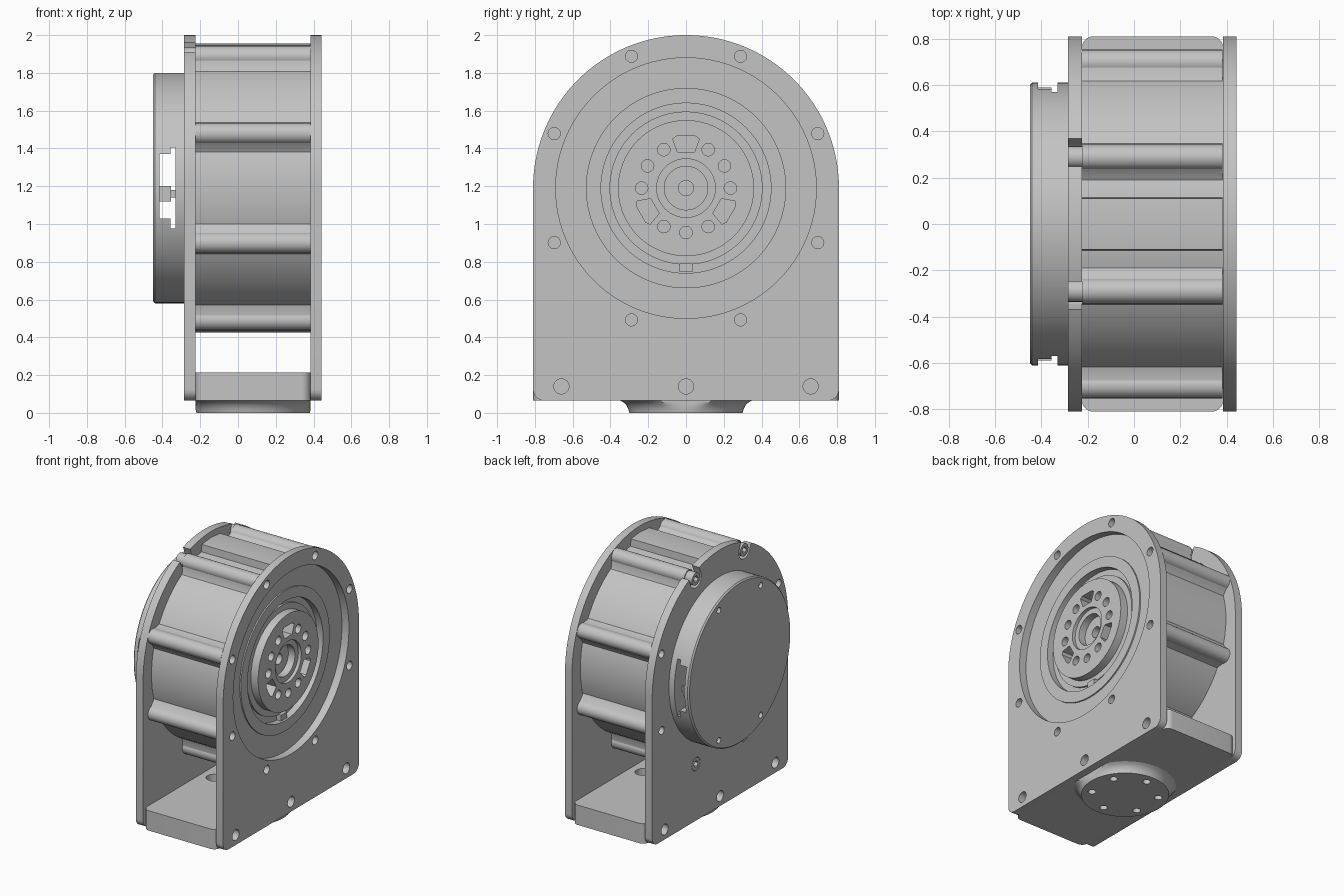
import bpy, bmesh
from math import sin, cos, pi, radians
from mathutils import Vector, Matrix

if "Cube" in bpy.data.objects:
    bpy.data.objects.remove(bpy.data.objects["Cube"], do_unlink=True)

grey = bpy.data.materials.new("machined_grey")
grey.use_nodes = True
colour = (0.55, 0.55, 0.55, 1)
grey.diffuse_color = colour
grey.node_tree.nodes["Principled BSDF"].inputs["Base Color"].default_value = colour

CZ = 1.19           # height of the main axis
R = 0.81            # arch radius of the side plates
IN_L, IN_R = -0.225, 0.385   # inner faces of the plates
OUT_L, OUT_R = -0.285, 0.443  # outer faces of the plates
BOLT_R = 0.755
BOLTS = [22.5 + 45 * i for i in range(8)]
MID_X = (IN_L + IN_R) / 2


# ---- helpers ----
def arc(u, v, r, a0=0, a1=360, n=32):
    closed = a1 - a0 == 360
    steps = n if closed else n + 1
    return [(u + r * cos(radians(a0 + (a1 - a0) * i / n)),
             v + r * sin(radians(a0 + (a1 - a0) * i / n))) for i in range(steps)]


def polar(r, t, deg):
    """Radial and sideways offset about the main axis, as (y, z)."""
    c, s = cos(radians(deg)), sin(radians(deg))
    return (r * c - t * s, CZ + r * s + t * c)


def dot(r, deg, radius, n=24):
    return arc(*polar(r, 0, deg), radius, n=n)


def rect(u0, u1, v0, v1):
    return [(u0, v0), (u1, v0), (u1, v1), (u0, v1)]


def rounded(u0, u1, v0, v1, r):
    return (arc(u1 - r, v1 - r, r, 0, 90, 8) + arc(u0 + r, v1 - r, r, 90, 180, 8)
            + arc(u0 + r, v0 + r, r, 180, 270, 8) + arc(u1 - r, v0 + r, r, 270, 360, 8))


def prism(bm, pts, a, b, axis="X"):
    def put(p, w):
        return bm.verts.new((w, *p) if axis == "X" else (*p, w))
    lo, hi = [put(p, a) for p in pts], [put(p, b) for p in pts]
    n = len(pts)
    faces = [bm.faces.new(lo[::-1]), bm.faces.new(hi)]
    for i in range(n):
        j = (i + 1) % n
        faces.append(bm.faces.new((lo[i], lo[j], hi[j], hi[i])))
    bmesh.ops.recalc_face_normals(bm, faces=faces)


def lathe(bm, profile, axis="X", steps=96):
    """Spin (radius, height) points about the main axis, or the foot axis."""
    if axis == "X":
        cent, direction = Vector((0, 0, CZ)), (1, 0, 0)
        verts = [bm.verts.new((h, 0, CZ + r)) for r, h in profile]
    else:
        cent, direction = Vector((MID_X, 0, 0)), (0, 0, 1)
        verts = [bm.verts.new((MID_X + r, 0, h)) for r, h in profile]
    edges = [bm.edges.new(pair) for pair in zip(verts, verts[1:])]
    bmesh.ops.spin(bm, geom=verts + edges, cent=cent, axis=direction,
                   angle=2 * pi, steps=steps)
    bmesh.ops.remove_doubles(bm, verts=bm.verts[:], dist=1e-5)
    bmesh.ops.recalc_face_normals(bm, faces=bm.faces[:])


def finish(name, bm):
    mesh = bpy.data.meshes.new(name)
    bm.to_mesh(mesh)
    bm.free()
    mesh.materials.append(grey)
    mesh.shade_smooth()
    mesh.set_sharp_from_angle(angle=radians(30))
    obj = bpy.data.objects.new(name, mesh)
    bpy.context.scene.collection.objects.link(obj)
    return obj


def prisms(name, items, axis="X"):
    bm = bmesh.new()
    for pts, a, b in items:
        prism(bm, pts, a, b, axis)
    return finish(name, bm)


def cut(obj, items, axis="X"):
    cutter = prisms("cutter", items, axis)
    cutter.hide_render = True
    mod = obj.modifiers.new("cut", "BOOLEAN")
    mod.operation, mod.solver, mod.object = "DIFFERENCE", "EXACT", cutter
    bpy.context.view_layer.update()
    graph = bpy.context.evaluated_depsgraph_get()
    mesh = bpy.data.meshes.new_from_object(obj.evaluated_get(graph))
    obj.modifiers.clear()
    obj.data = mesh
    mesh.shade_smooth()
    mesh.set_sharp_from_angle(angle=radians(30))
    bpy.data.objects.remove(cutter, do_unlink=True)


# ---- side plates ----
c = 0.06
outline = (arc(0, CZ, R, 0, 180, 80) + arc(-R + c, 0.065 + c, c, 180, 270, 8)
           + arc(R - c, 0.065 + c, c, 270, 360, 8))
low_holes = [arc(y, 0.14, 0.04) for y in (-0.66, 0, 0.66)]

right_plate = prisms("right_plate", [(outline, IN_R, OUT_R)])
holes = [arc(0, CZ, 0.69, n=96)] + low_holes + [dot(BOLT_R, a, 0.032) for a in BOLTS]
cut(right_plate, [(h, 0.3, 0.5) for h in holes])

left_plate = prisms("left_plate", [(outline, OUT_L, IN_L)])
holes = list(low_holes)
for a in BOLTS:
    if a in (67.5, 112.5):      # slots open to the rim
        y, z = polar(BOLT_R, 0, a)
        holes.append(arc(y, z, 0.065, a + 90, a + 270, 16)
                     + [polar(0.9, -0.065, a), polar(0.9, 0.065, a)])
    else:
        holes.append(dot(BOLT_R, a, 0.05 if abs(a - 270) < 30 else 0.03))
cut(left_plate, [(h, -0.4, -0.2) for h in holes])

# ---- long bolts seated in the left plate ----
bolts = prisms("bolt_heads", [(dot(BOLT_R, a, 0.047), OUT_L, IN_L)
                              for a in (67.5, 112.5, 247.5, 292.5)])
cut(bolts, [(dot(BOLT_R, a, 0.025, 6), -0.3, -0.255) for a in (67.5, 112.5, 247.5, 292.5)])

# ---- drum housing with stepped face and raised hub ----
bm = bmesh.new()
lathe(bm, [(0, IN_L), (0.71, IN_L), (0.71, IN_R), (0.53, IN_R), (0.53, 0.395),
           (0.45, 0.395), (0.45, 0.345), (0.405, 0.345), (0.405, 0.36), (0.36, 0.36),
           (0.36, 0.42), (0.155, 0.42), (0.155, 0.395), (0.115, 0.395),
           (0.115, 0.34), (0.04, 0.34), (0.04, 0.2), (0, 0.2)])
housing = finish("drum_housing", bm)
hub = []
for a in range(0, 360, 30):
    if a in (90, 210, 330):     # tapered pockets
        hub.append([polar(0.19, 0.045, a), polar(0.19, -0.045, a),
                    polar(0.26, -0.07, a), polar(0.275, -0.05, a),
                    polar(0.275, 0.05, a), polar(0.26, 0.07, a)])
    else:
        hub.append(dot(0.235, a, 0.033))
cut(housing, [(h, 0.33, 0.5) for h in hub])
prisms("hub_key", [(rect(-0.035, 0.035, 0.745, 0.79), 0.34, 0.385)])

# ---- ribs along the drum, one per bolt, and top and bottom pads ----
prisms("bolt_ribs", [(dot(BOLT_R, a, 0.055), IN_L, IN_R - 0.002) for a in BOLTS])
prisms("rib_roots", [([polar(0.69, -0.1, a), polar(0.715, -0.075, a), polar(0.755, -0.054, a),
                       polar(0.755, 0.054, a), polar(0.715, 0.075, a), polar(0.69, 0.1, a)],
                      IN_L, IN_R - 0.002) for a in BOLTS])
prisms("drum_pads", [([polar(0.68, -0.115, a), polar(0.755, -0.11, a), polar(0.765, 0, a),
                       polar(0.755, 0.11, a), polar(0.68, 0.115, a)],
                      IN_L, IN_R - 0.002) for a in (90, 270)])

# ---- left cap with side window ----
bm = bmesh.new()
lathe(bm, [(0, -0.45), (0.6, -0.45), (0.61, -0.44), (0.61, OUT_L), (0, OUT_L)])
cap = finish("end_cap", bm)
cut(cap, [(dot(0.55, a, 0.022), -0.5, -0.425) for a in (63, 117, 243, 297)])
cut(cap, [(rect(-0.7, 0.7, 0.975, 1.405), -0.357, -0.33)])
cut(cap, [(rect(-0.7, 0.7, 1.03, 1.37), -0.415, -0.345)])
prisms("connector", [(rect(-0.54, 0.54, 1.12, 1.2), -0.416, -0.355),
                     (rect(-0.52, 0.52, 1.14, 1.18), -0.36, -0.325)])

# ---- base block and round foot ----
around = [radians(30 + 60 * i) for i in range(6)]


def foot_holes(radius):
    return [arc(MID_X + 0.23 * cos(a), 0.23 * sin(a), radius) for a in around]


block = prisms("base_block", [(rounded(IN_L, IN_R, -R, R, 0.05), 0.065, 0.215)], "Z")
cut(block, [(h, 0.13, 0.3) for h in foot_holes(0.055)], "Z")
cut(block, [(h, 0, 0.2) for h in foot_holes(0.027)], "Z")

bm = bmesh.new()
lathe(bm, [(0, 0), (0.3, 0), (0.305, 0.02), (0.315, 0.04), (0.33, 0.055),
           (0.35, 0.066), (0, 0.066)], "Z", 64)
for v in bm.verts:              # trim the flare to the block width
    v.co.x = min(max(v.co.x, IN_L), IN_R)
foot = finish("foot_disc", bm)
cut(foot, [(h, -0.1, 0.1) for h in foot_holes(0.027)], "Z")
